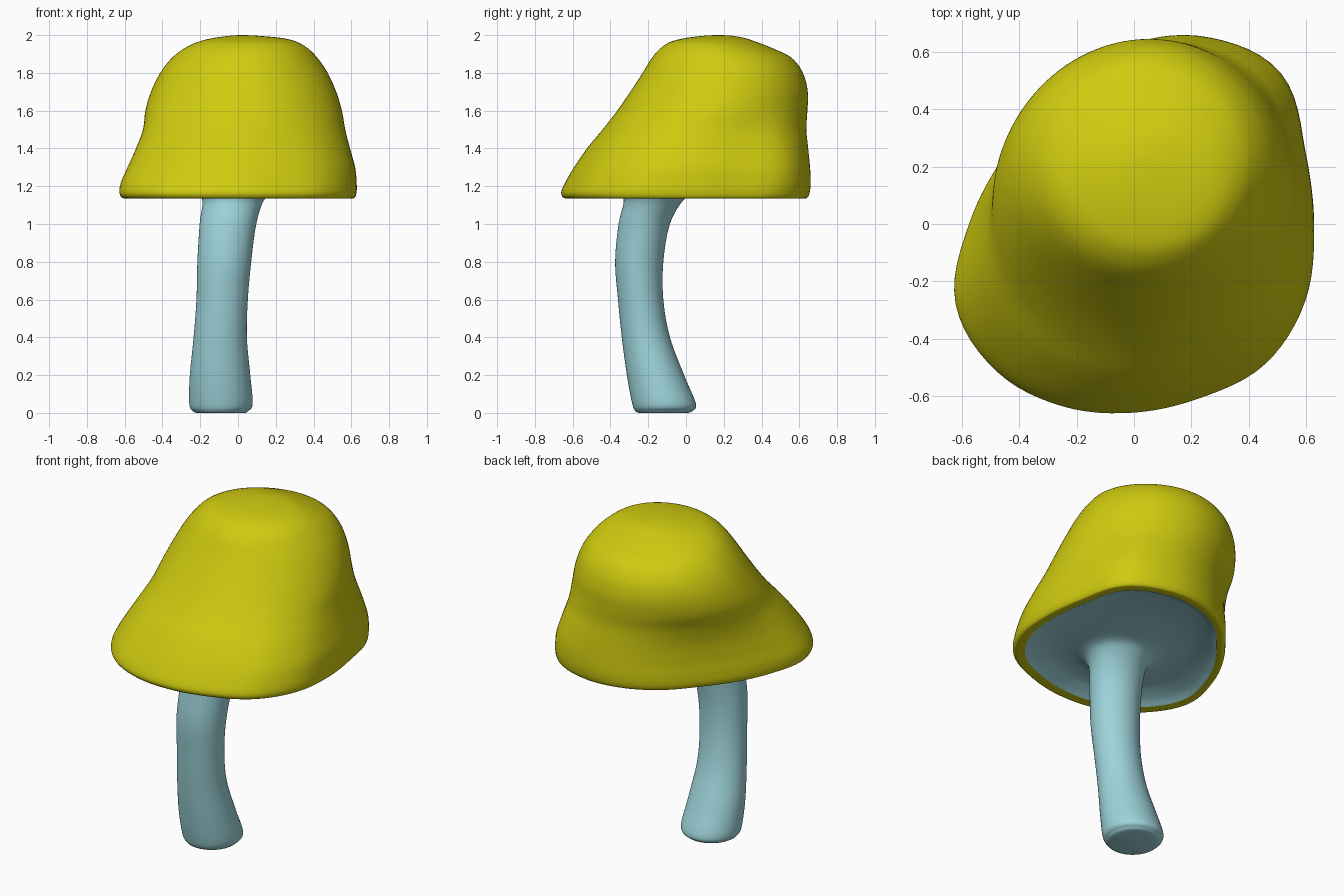
import bpy, bmesh, math

SIDES = 96
STEPS = 6

# Rim outline: radius every 22.5 degrees, relative to the ring's half widths
RIM = [1.0, 1.03, 1.15, 1.085, 0.975, 0.87, 0.80, 0.825,
       0.92, 1.07, 1.08, 1.03, 0.985, 0.98, 1.03, 1.03]


def spline(p0, p1, p2, p3, t):
    return 0.5 * (2 * p1 + (p2 - p0) * t + (2 * p0 - 5 * p1 + 4 * p2 - p3) * t * t
                  + (3 * p1 - p0 - 3 * p2 + p3) * t ** 3)


def rim_radius(i):
    u = i * 16 / SIDES
    k = int(u)
    return spline(*[RIM[(k + d) % 16] for d in (-1, 0, 1, 2)], u - k)


def smooth_rows(rows):
    out = []
    n = len(rows)
    for k in range(n - 1):
        four = [rows[min(max(k + d, 0), n - 1)] for d in (-1, 0, 1, 2)]
        for s in range(STEPS):
            out.append([spline(*v, s / STEPS) for v in zip(*four)])
    return out + [list(rows[-1])]


def loft(name, rows, color, dent=0.0, close_bottom=False, close_top=False):
    """Rows are (z, x min, x max, y min, y max, rim shape amount)."""
    bm = bmesh.new()
    rings = []
    for z, x0, x1, y0, y1, w in smooth_rows(rows):
        ring = []
        for i in range(SIDES):
            a = 2 * math.pi * i / SIDES
            r = 1 + w * (rim_radius(i) - 1)
            # flatter back-left side of the crown
            r -= dent * max(0, math.cos(a - 2.35)) ** 3 * math.exp(-((z - 1.6) / 0.2) ** 2)
            ring.append(bm.verts.new(((x0 + x1) / 2 + (x1 - x0) / 2 * r * math.cos(a),
                                      (y0 + y1) / 2 + (y1 - y0) / 2 * r * math.sin(a), z)))
        rings.append(ring)
    for a, b in zip(rings, rings[1:]):
        for i in range(SIDES):
            j = (i + 1) % SIDES
            bm.faces.new((a[i], a[j], b[j], b[i]))
    if close_bottom:
        bm.faces.new(rings[0][::-1])
    if close_top:
        bm.faces.new(rings[-1])
    mesh = bpy.data.meshes.new(name)
    bm.to_mesh(mesh)
    bm.free()
    mesh.shade_smooth()
    mat = bpy.data.materials.new(name + "_color")
    mat.diffuse_color = color
    mesh.materials.append(mat)
    obj = bpy.data.objects.new(name, mesh)
    bpy.context.collection.objects.link(obj)
    return obj


# Cap: flared rim blending into a round leaning crown
loft("cap", [
    (1.137, -0.565, 0.57, -0.595, 0.585, 1),
    (1.135, -0.60, 0.605, -0.64, 0.62, 1),
    (1.143, -0.62, 0.62, -0.66, 0.635, 1),
    (1.17, -0.63, 0.628, -0.668, 0.645, 1),
    (1.22, -0.622, 0.628, -0.647, 0.65, 1),
    (1.30, -0.59, 0.62, -0.60, 0.65, 0.92),
    (1.40, -0.55, 0.593, -0.53, 0.647, 0.72),
    (1.50, -0.518, 0.568, -0.445, 0.645, 0.4),
    (1.60, -0.503, 0.55, -0.365, 0.653, 0.1),
    (1.70, -0.468, 0.52, -0.295, 0.652, 0),
    (1.80, -0.415, 0.475, -0.23, 0.622, 0),
    (1.88, -0.35, 0.42, -0.18, 0.56, 0),
    (1.93, -0.285, 0.37, -0.135, 0.46, 0),
    (1.965, -0.21, 0.31, -0.08, 0.37, 0),
    (1.985, -0.13, 0.23, 0.0, 0.31, 0),
    (1.997, -0.04, 0.10, 0.10, 0.24, 0),
    (2.0, 0.01, 0.03, 0.16, 0.18, 0),
], (0.63, 0.60, 0.005, 1), dent=0.06, close_top=True)

# Curved stem flaring into the hollow underside of the cap
loft("stem_and_underside", [
    (0.0, -0.22, 0.04, -0.25, 0.01, 0),
    (0.01, -0.24, 0.055, -0.268, 0.035, 0),
    (0.05, -0.258, 0.078, -0.285, 0.052, 0),
    (0.20, -0.255, 0.065, -0.313, -0.01, 0),
    (0.40, -0.235, 0.047, -0.34, -0.085, 0),
    (0.60, -0.22, 0.052, -0.36, -0.12, 0),
    (0.80, -0.215, 0.07, -0.375, -0.12, 0),
    (1.00, -0.203, 0.097, -0.357, -0.085, 0),
    (1.13, -0.19, 0.14, -0.33, -0.01, 0),
    (1.18, -0.25, 0.21, -0.38, 0.08, 0.1),
    (1.19, -0.39, 0.37, -0.48, 0.33, 0.5),
    (1.165, -0.51, 0.51, -0.55, 0.52, 0.9),
    (1.137, -0.565, 0.57, -0.595, 0.585, 1),
], (0.34, 0.66, 0.71, 1), close_bottom=True)
